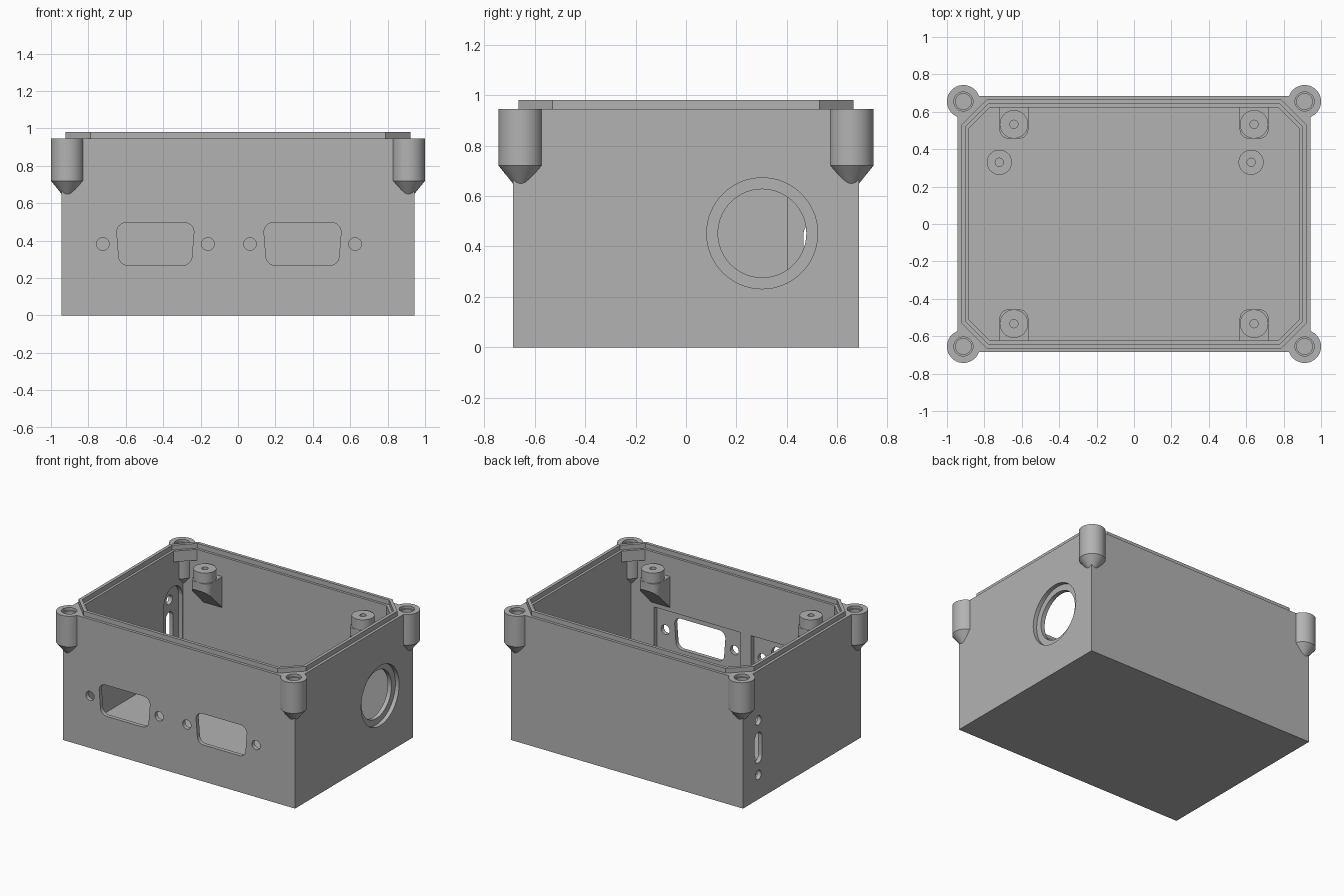
import bpy, bmesh, math
from mathutils import Vector

cube = bpy.data.objects.get("Cube")
if cube:
    bpy.data.objects.remove(cube, do_unlink=True)

grey = bpy.data.materials.new("grey plastic")
grey.use_nodes = True
GREY = (0.45, 0.45, 0.45, 1)
grey.diffuse_color = GREY
grey.node_tree.nodes["Principled BSDF"].inputs["Base Color"].default_value = GREY

AXES = {"X": lambda a, b, d: (d, a, b),
        "Y": lambda a, b, d: (a, d, b),
        "Z": lambda a, b, d: (a, b, d)}


def loft(name, rings, axis="Z"):
    """Solid through (outline, depth) rings laid along an axis."""
    bm = bmesh.new()
    loops = [[bm.verts.new(AXES[axis](a, b, d)) for a, b in pts] for pts, d in rings]
    n = len(loops[0])
    for low, high in zip(loops, loops[1:]):
        for i in range(n):
            j = (i + 1) % n
            bm.faces.new((low[i], low[j], high[j], high[i]))
    bm.faces.new(loops[0])
    bm.faces.new(loops[-1])
    bmesh.ops.recalc_face_normals(bm, faces=bm.faces)
    mesh = bpy.data.meshes.new(name)
    bm.to_mesh(mesh)
    bm.free()
    mesh.materials.append(grey)
    obj = bpy.data.objects.new(name, mesh)
    bpy.context.collection.objects.link(obj)
    return obj


def prism(name, pts, d0, d1, axis="Z"):
    return loft(name, [(pts, d0), (pts, d1)], axis)


def circle(a, b, r, n=40):
    return [(a + r * math.cos(2 * math.pi * i / n), b + r * math.sin(2 * math.pi * i / n))
            for i in range(n)]


def rect(a, b, w, h):
    return [(a - w, b - h), (a + w, b - h), (a + w, b + h), (a - w, b + h)]


def octagon(x, y, c):
    return [(x - c, -y), (x, c - y), (x, y - c), (x - c, y),
            (c - x, y), (-x, y - c), (-x, c - y), (c - x, -y)]


def rounded(pts, radii, n=6):
    """Round the corners of an outline."""
    out = []
    for i, p in enumerate(pts):
        p, r = Vector(p), radii[i]
        if r == 0:
            out.append(tuple(p))
            continue
        s = p + (Vector(pts[i - 1]) - p).normalized() * r
        e = p + (Vector(pts[(i + 1) % len(pts)]) - p).normalized() * r
        centre = s + e - p
        for k in range(n + 1):
            v = s.lerp(e, k / n) - centre
            out.append(tuple(centre + v.normalized() * r))
    return out


def stadium(a, b, half, r, n=16):
    pts = []
    for side in (0, 1):
        for i in range(n + 1):
            t = math.pi * (side + i / n)
            pts.append((a + r * math.cos(t), b + (half if side == 0 else -half) + r * math.sin(t)))
    return pts


def combine(body, part, operation):
    mod = body.modifiers.new(operation, "BOOLEAN")
    mod.operation, mod.solver, mod.object = operation, "EXACT", part
    bpy.context.view_layer.objects.active = body
    bpy.ops.object.modifier_apply(modifier=mod.name)
    bpy.data.objects.remove(part, do_unlink=True)


def add(part):
    combine(box, part, "UNION")


def cut(part):
    combine(box, part, "DIFFERENCE")


# Outer box with a chamfered rim lip
X, Y, TOP, WALL = 0.943, 0.685, 0.945, 0.061
IX, IY = X - WALL, Y - WALL
box = prism("enclosure_box", rect(0, 0, X, Y), 0, TOP)
add(prism("rim_lip", octagon(X - 0.02, Y - 0.02, 0.135), 0.9, 0.98))
cut(prism("rim_step", octagon(X - 0.043, Y - 0.043, 0.122), TOP, 1.1))

# Inside, with solid corners near the rim
cut(prism("upper_cavity", octagon(IX, IY, 0.112), 0.86, 1.2))
cut(prism("lower_cavity", rect(0, 0, IX, IY), 0.06, 0.865))

# Corner screw posts with pointed undersides
for sx in (-1, 1):
    for sy in (-1, 1):
        px, py = 0.912 * sx, 0.655 * sy
        add(loft("corner_post", [(circle(px, py, 0.001), 0.612),
                                 (circle(px, py, 0.088), 0.72),
                                 (circle(px, py, 0.088), TOP)]))
        cut(loft("post_hole", [(circle(px, py, 0.042), 0.75),
                               (circle(px, py, 0.042), 0.925),
                               (circle(px, py, 0.051), 0.925),
                               (circle(px, py, 0.051), 1.0)]))

# Wall brackets carrying round standoffs
for sx in (-1, 1):
    for sy in (-1, 1):
        px, py = 0.642 * sx, 0.533 * sy
        front, back = 0.456 * sy, (IY + 0.02) * sy
        shape = rounded([(px - 0.077, front), (px + 0.077, front),
                         (px + 0.077, back), (px - 0.077, back)], (0.05, 0.05, 0, 0))
        bracket = prism("bracket", shape, 0, 0.8)
        for v in bracket.data.vertices:
            if v.co.z < 0.4:
                v.co.z = 0.74 - (abs(v.co.y) - 0.456)
        add(bracket)
        add(prism("standoff", circle(px, py, 0.076), 0.78, 0.875))
        cut(prism("standoff_hole", circle(px, py, 0.022, 24), 0.765, 1.0))

# Floor standoffs
for px in (-0.72, 0.626):
    add(prism("floor_standoff", circle(px, 0.33, 0.067), 0.04, 0.17))
    cut(prism("floor_standoff_hole", circle(px, 0.33, 0.022, 24), 0.08, 0.4))

# Front connector openings: inner recess, tapered window and two screw holes
for cx in (-0.442, 0.345):
    cz = 0.382
    cut(prism("connector_recess", rect(cx, cz, 0.35, 0.16), -Y + 0.03, -IY + 0.02, "Y"))
    window = rounded([(cx - 0.192, cz - 0.114), (cx + 0.192, cz - 0.114),
                      (cx + 0.21, cz + 0.114), (cx - 0.21, cz + 0.114)], [0.05] * 4)
    cut(prism("connector_window", window, -0.8, -0.56, "Y"))
    for side in (-1, 1):
        cut(prism("screw_hole", circle(cx + 0.281 * side, cz, 0.034, 24), -0.8, -0.56, "Y"))

# Right-hand round port with a counterbore
cut(prism("port_counterbore", circle(0.302, 0.452, 0.22, 64), X - 0.03, 1.1, "X"))
cut(prism("port_hole", circle(0.302, 0.452, 0.175, 64), 0.8, 1.1, "X"))

# Opposite wall: inner recess, upright slot and two screw holes
SY, SZ = 0.508, 0.38
cut(prism("slot_recess", stadium(SY, SZ, 0.2, 0.106), -X + 0.03, -IX + 0.02, "X"))
cut(prism("slot", stadium(SY, SZ, 0.07, 0.042), -1.1, -0.86, "X"))
for side in (-1, 1):
    cut(prism("slot_screw_hole", circle(SY, SZ + 0.2 * side, 0.034, 24), -1.1, -0.86, "X"))

# Smooth round walls, keep edges sharp
bpy.ops.object.select_all(action="DESELECT")
box.select_set(True)
bpy.context.view_layer.objects.active = box
bpy.ops.object.shade_smooth_by_angle(angle=math.radians(30))
